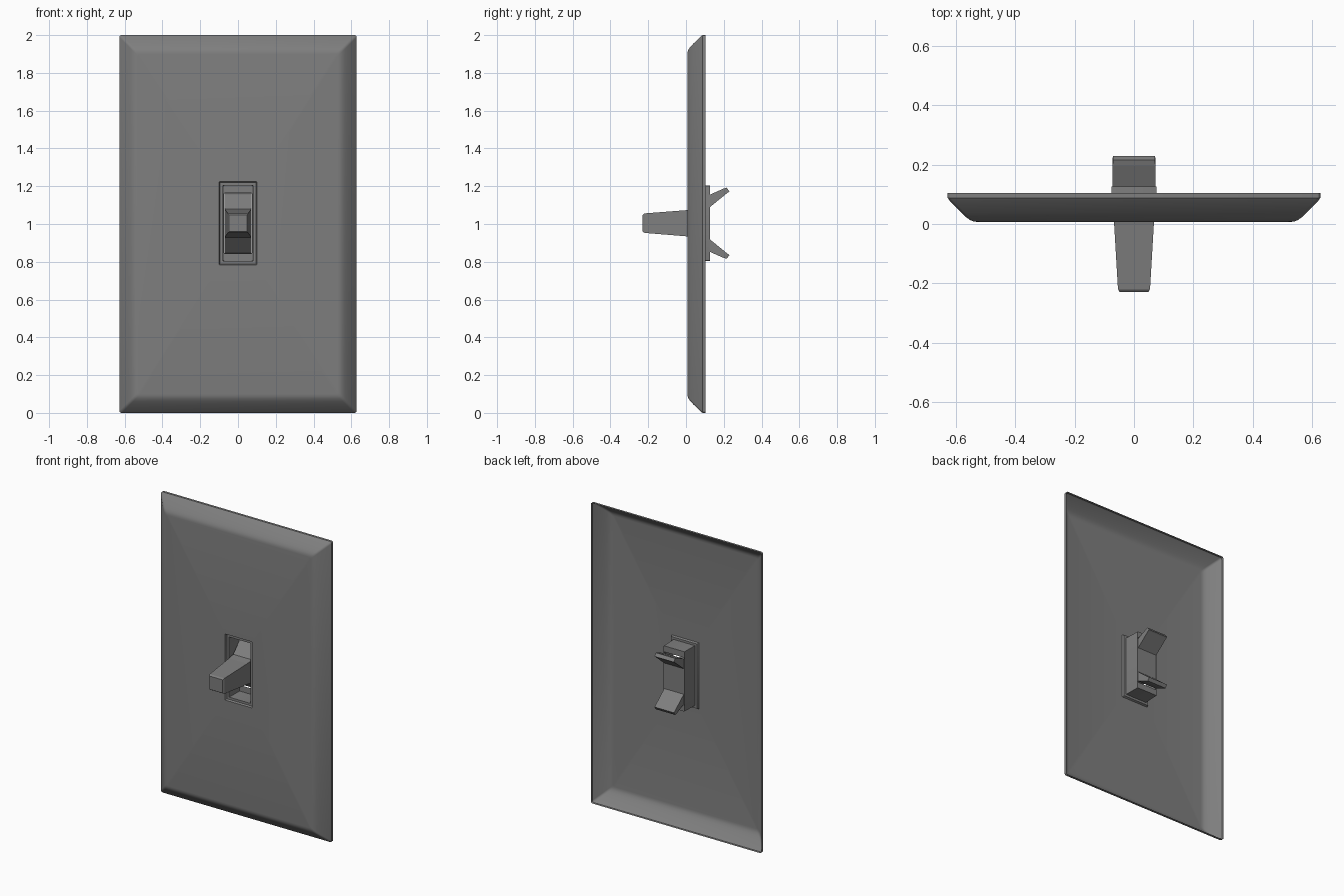
import bpy, bmesh, math

if "Cube" in bpy.data.objects:
    bpy.data.objects.remove(bpy.data.objects["Cube"])

MID = 1.004          # height of the switch opening centre

grey = bpy.data.materials.new("warm_grey_plastic")
grey.diffuse_color = (0.21, 0.21, 0.21, 1)
grey.use_nodes = True
grey.node_tree.nodes["Principled BSDF"].inputs["Base Color"].default_value = grey.diffuse_color


def finish(bm, name, smooth=False):
    me = bpy.data.meshes.new(name)
    bm.to_mesh(me)
    bm.free()
    me.materials.append(grey)
    ob = bpy.data.objects.new(name, me)
    bpy.context.collection.objects.link(ob)
    if smooth:
        bpy.ops.object.select_all(action='DESELECT')
        ob.select_set(True)
        bpy.context.view_layer.objects.active = ob
        bpy.ops.object.shade_smooth_by_angle(angle=math.radians(30))
    return ob


def round_rect(bm, hx, hz, y, cz, r, segs=3):
    """Closed ring of vertices in an upright plane at depth y."""
    ring = []
    for k, (sx, sz) in enumerate([(1, 1), (-1, 1), (-1, -1), (1, -1)]):
        for i in range(segs + 1):
            a = math.pi / 2 * (k + i / segs)
            ring.append(bm.verts.new((sx * (hx - r) + r * math.cos(a), y,
                                      cz + sz * (hz - r) + r * math.sin(a))))
    return ring


def bridge(bm, rings):
    for a, b in zip(rings, rings[1:]):
        n = len(a)
        for i in range(n):
            j = (i + 1) % n
            bm.faces.new((a[i], a[j], b[j], b[i]))


# Wall plate: open-backed shell with a sloped rim
bm = bmesh.new()
rim = [(0, 0.104), (0, 0.088), (0.006, 0.079), (0.046, 0.038),
       (0.062, 0.023), (0.076, 0.013), (0.088, 0.0085), (0.1, 0.007)]
rings = [round_rect(bm, 0.628 - d, 1.0 - d, y, 1.0, 0.012) for d, y in rim]
# Stepped lip, housing walls and rear ledge around the lever
well = [(0.1, 0.22, 0.007), (0.095, 0.215, 0.02), (0.079, 0.2, 0.02),
        (0.076, 0.199, 0.126), (0.073, 0.159, 0.126)]
rings += [round_rect(bm, hx, hz, y, MID, 0.002) for hx, hz, y in well]
bridge(bm, rings)
bmesh.ops.recalc_face_normals(bm, faces=bm.faces)
bm.normal_update()
if sum(f.normal.y * f.calc_area() for f in bm.faces) > 0:
    bmesh.ops.reverse_faces(bm, faces=bm.faces)
finish(bm, "wall_plate", smooth=True)


def loft(name, sections):
    """Closed body; each section is half width, low (y, z) and high (y, z)."""
    bm = bmesh.new()
    rings = []
    for hx, (yl, zl), (yh, zh) in sections:
        rings.append([bm.verts.new(p) for p in
                      ((-hx, yl, zl), (hx, yl, zl), (hx, yh, zh), (-hx, yh, zh))])
    bridge(bm, rings)
    bm.faces.new(rings[0])
    bm.faces.new(rings[-1])
    bmesh.ops.recalc_face_normals(bm, faces=bm.faces)
    return finish(bm, name)


# Tapered lever that flares out at its root
lever = [(-0.23, 0.048, 0.96, 1.048), (-0.22, 0.054, 0.953, 1.056),
         (0.0, 0.067, 0.935, 1.073), (0.05, 0.07, 0.928, 1.08),
         (0.126, 0.072, 0.853, 1.155)]
loft("toggle_lever", [(hx, (y, lo), (y, hi)) for y, hx, lo, hi in lever])

# Rear wings continuing the flare, mirrored above and below
wing = [(0.072, (0.126, 0.085), (0.126, 0.151)),
        (0.072, (0.222, 0.163), (0.195, 0.182)),
        (0.071, (0.23, 0.168), (0.216, 0.188))]
for name, s in (("upper_wing", 1), ("lower_wing", -1)):
    loft(name, [(hx, (a[0], MID + s * a[1]), (b[0], MID + s * b[1]))
                for hx, a, b in wing])
